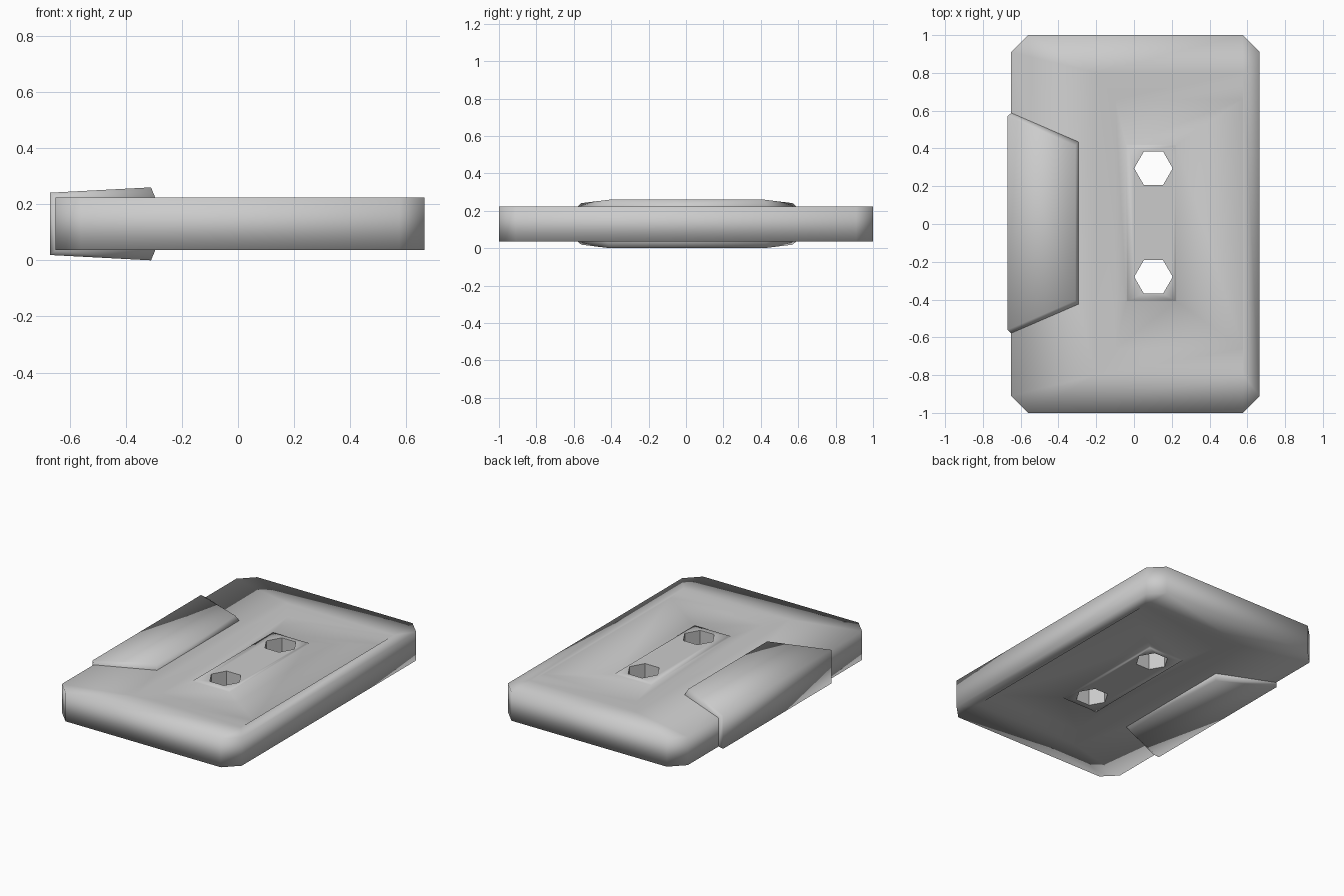
import bpy, bmesh, math

if "Cube" in bpy.data.objects:
    bpy.data.objects.remove(bpy.data.objects["Cube"])

MID = 0.13  # mid height: the cassette is the same above and below


def finish(bm, name):
    bmesh.ops.recalc_face_normals(bm, faces=bm.faces)
    me = bpy.data.meshes.new(name)
    bm.to_mesh(me)
    bm.free()
    ob = bpy.data.objects.new(name, me)
    bpy.context.collection.objects.link(ob)
    return ob


def ring(bm, x0, x1, y0, y1, z, c):
    """Rectangle with corners chamfered by c, always eight vertices."""
    pts = [(x0 + c, y0), (x1 - c, y0), (x1, y0 + c), (x1, y1 - c),
           (x1 - c, y1), (x0 + c, y1), (x0, y1 - c), (x0, y0 + c)]
    return [bm.verts.new((x, y, z)) for x, y in pts]


def bridge(bm, a, b):
    n = len(a)
    return [bm.faces.new((a[i], a[(i + 1) % n], b[(i + 1) % n], b[i])) for i in range(n)]


# Shell: outer rim, shallow dished face and slightly raised window on both sides
bm = bmesh.new()
layers = [(-0.65, 0.665, -1, 1, 0.094, 0.09),
          (-0.20, 0.58, -0.80, 0.80, 0.094, 0),
          (-0.10, 0.576, -0.66, 0.66, 0.084, 0),
          (-0.04, 0.225, -0.41, 0.42, 0.084, 0),
          (-0.035, 0.22, -0.405, 0.415, 0.093, 0)]
rims, hole_rings = [], {}
for s in (1, -1):
    rings = [ring(bm, x0, x1, y0, y1, MID + s * h, c) for x0, x1, y0, y1, h, c in layers]
    for a, b in zip(rings, rings[1:]):
        for f in bridge(bm, a, b):
            f.smooth = True
    rims.append(rings[0])
    # Hexagonal reel holes in the window
    for cy in (0.295, -0.28):
        hole_rings[s, cy] = [bm.verts.new((0.103 + 0.102 * math.cos(k * math.pi / 3),
                                           cy + 0.102 * math.sin(k * math.pi / 3),
                                           MID + s * 0.093)) for k in range(6)]
for f in bridge(bm, *rims):
    f.smooth = True
bmesh.ops.remove_doubles(bm, verts=bm.verts, dist=1e-4)
for cy in (0.295, -0.28):
    bridge(bm, hole_rings[1, cy], hole_rings[-1, cy])  # flat hole walls
for s in (1, -1):
    border = [e for e in bm.edges if len(e.link_faces) == 1
              and all(abs(v.co.z - MID - s * 0.093) < 1e-4 for v in e.verts)]
    res = bmesh.ops.triangle_fill(bm, edges=border, use_beauty=True, normal=(0, 0, s))
    for f in res["geom"]:
        if isinstance(f, bmesh.types.BMFace):
            f.smooth = True
finish(bm, "cassette_shell")

# Thick tapered block along the tape edge
bm = bmesh.new()
profile = [(-0.67, 0.565, 0.111), (-0.65, 0.583, 0.095),
           (-0.31, 0.41, 0.13), (-0.295, 0.43, 0.094)]
for x, y, h in profile:
    for sy in (1, -1):
        for sz in (1, -1):
            bm.verts.new((x, sy * y + 0.005, MID + sz * h))
bmesh.ops.convex_hull(bm, input=bm.verts)
bmesh.ops.dissolve_limit(bm, angle_limit=0.02, verts=bm.verts, edges=bm.edges)
for f in bm.faces:
    f.smooth = True
finish(bm, "tape_edge_block")
